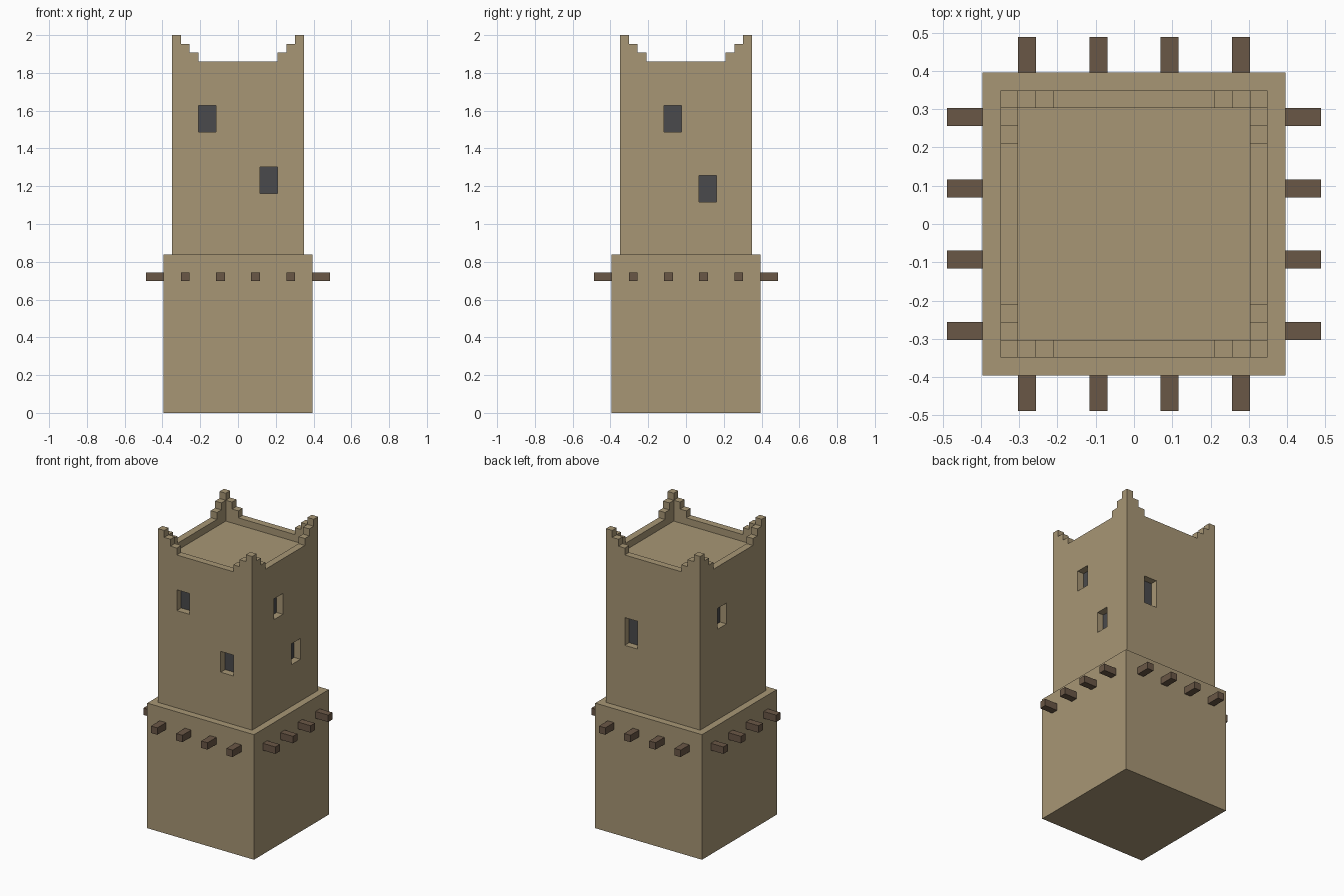
import bpy
import bmesh
from mathutils import Vector

U = 2 / 43  # building module: every size is a multiple of it

cube = bpy.data.objects.get("Cube")
if cube:
    bpy.data.objects.remove(cube, do_unlink=True)


def material(name, rgb):
    linear = [((c / 255 + 0.055) / 1.055) ** 2.4 for c in rgb] + [1]
    mat = bpy.data.materials.new(name)
    mat.use_nodes = True
    mat.diffuse_color = linear
    mat.node_tree.nodes["Principled BSDF"].inputs["Base Color"].default_value = linear
    return mat


SAND = material("sandy clay", (167, 150, 117))
WOOD = material("dark wood", (106, 87, 70))
DARK = material("window grey", (74, 74, 76))


def finish(name, bm, *mats):
    bmesh.ops.recalc_face_normals(bm, faces=bm.faces)
    mesh = bpy.data.meshes.new(name)
    bm.to_mesh(mesh)
    bm.free()
    for mat in mats:
        mesh.materials.append(mat)
    obj = bpy.data.objects.new(name, mesh)
    bpy.context.collection.objects.link(obj)
    return obj


def box_bmesh(lo, hi):
    """Box between two corners given in modules."""
    bm = bmesh.new()
    bmesh.ops.create_cube(bm, size=1)
    for v in bm.verts:
        v.co = Vector([(a + b) / 2 + c * (b - a) for a, b, c in zip(lo, hi, v.co)]) * U
    return bm


def cut_window(bm, axis, sign, a, b, z0, z1):
    """Cut a rectangle into one wall and push it in as a niche with a dark back."""
    wall = sign * 7.5 * U
    across = 1 - axis

    def wall_faces():
        return [f for f in bm.faces if all(abs(v.co[axis] - wall) < 1e-4 for v in f.verts)]

    for direction, values in ((across, (a, b)), (2, (z0, z1))):
        normal = Vector((0, 0, 0))
        normal[direction] = 1
        for value in values:
            faces = wall_faces()
            geom = set(faces)
            for f in faces:
                geom.update(f.edges)
                geom.update(f.verts)
            bmesh.ops.bisect_plane(bm, geom=list(geom), dist=1e-5,
                                   plane_co=normal * value * U, plane_no=normal)
    for f in wall_faces():
        c = f.calc_center_median() / U
        if a < c[across] < b and z0 < c.z < z1:
            back = bmesh.ops.extrude_discrete_faces(bm, faces=[f])["faces"][0]
            for v in back.verts:
                v.co[axis] -= sign * U
            back.material_index = 1
            break


# Wide lower block
finish("base_block", box_bmesh((-8.5, -8.5, 0), (8.5, 8.5, 18)), SAND)

# Upper tower with window niches: wall axis, wall side, span, height range
tower = box_bmesh((-7.5, -7.5, 18), (7.5, 7.5, 39))
for window in (
    (1, -1, -4.5, -2.5, 32, 35),  # front
    (1, -1, 2.5, 4.5, 25, 28),
    (0, 1, -2.5, -0.5, 32, 35),   # left side
    (0, 1, 1.5, 3.5, 24, 27),
    (1, 1, 2.5, 4.5, 27, 31),     # back
    (0, -1, 1.5, 3.5, 31, 34),    # right side
):
    cut_window(tower, *window)
finish("tower", tower, SAND, DARK)


# Stepped parapet walls
def parapet(name, axis, sign, steps):
    """Extrude a symmetric stepped profile; steps are (half width, height) from the outside in."""
    half = [(steps[0][0], 39)]
    for i, (w, h) in enumerate(steps):
        half.append((w, h))
        if i + 1 < len(steps):
            half.append((steps[i + 1][0], h))
    outline = half + [(-w, h) for w, h in reversed(half)]
    bm = bmesh.new()
    verts = []
    for w, h in outline:
        p = Vector((0, 0, h))
        p[axis], p[1 - axis] = sign * 7.5, w
        verts.append(bm.verts.new(p * U))
    face = bm.faces.new(verts)
    extruded = bmesh.ops.extrude_face_region(bm, geom=[face], use_keep_orig=True)["geom"]
    for v in extruded:
        if isinstance(v, bmesh.types.BMVert):
            v.co[axis] -= sign * U
    finish(name, bm, SAND)


corner_steps = [(7.5, 43), (6.5, 42), (5.5, 41), (4.5, 40)]
side_steps = [(6.5, 42), (5.5, 41), (4.5, 40)]
parapet("parapet_front", 1, -1, corner_steps)
parapet("parapet_back", 1, 1, corner_steps)
parapet("parapet_left", 0, 1, side_steps)
parapet("parapet_right", 0, -1, side_steps)

# Protruding roof beam ends, four on each side
for side, axis, sign in (("front", 1, -1), ("back", 1, 1), ("left", 0, 1), ("right", 0, -1)):
    for n, pos in enumerate((-6, -2, 2, 6), 1):
        lo, hi = [0, 0, 15], [0, 0, 16]
        lo[axis], hi[axis] = sorted((sign * 8.4, sign * 10.5))
        lo[1 - axis], hi[1 - axis] = pos - 0.5, pos + 0.5
        finish(f"beam_{side}_{n}", box_bmesh(lo, hi), WOOD)
